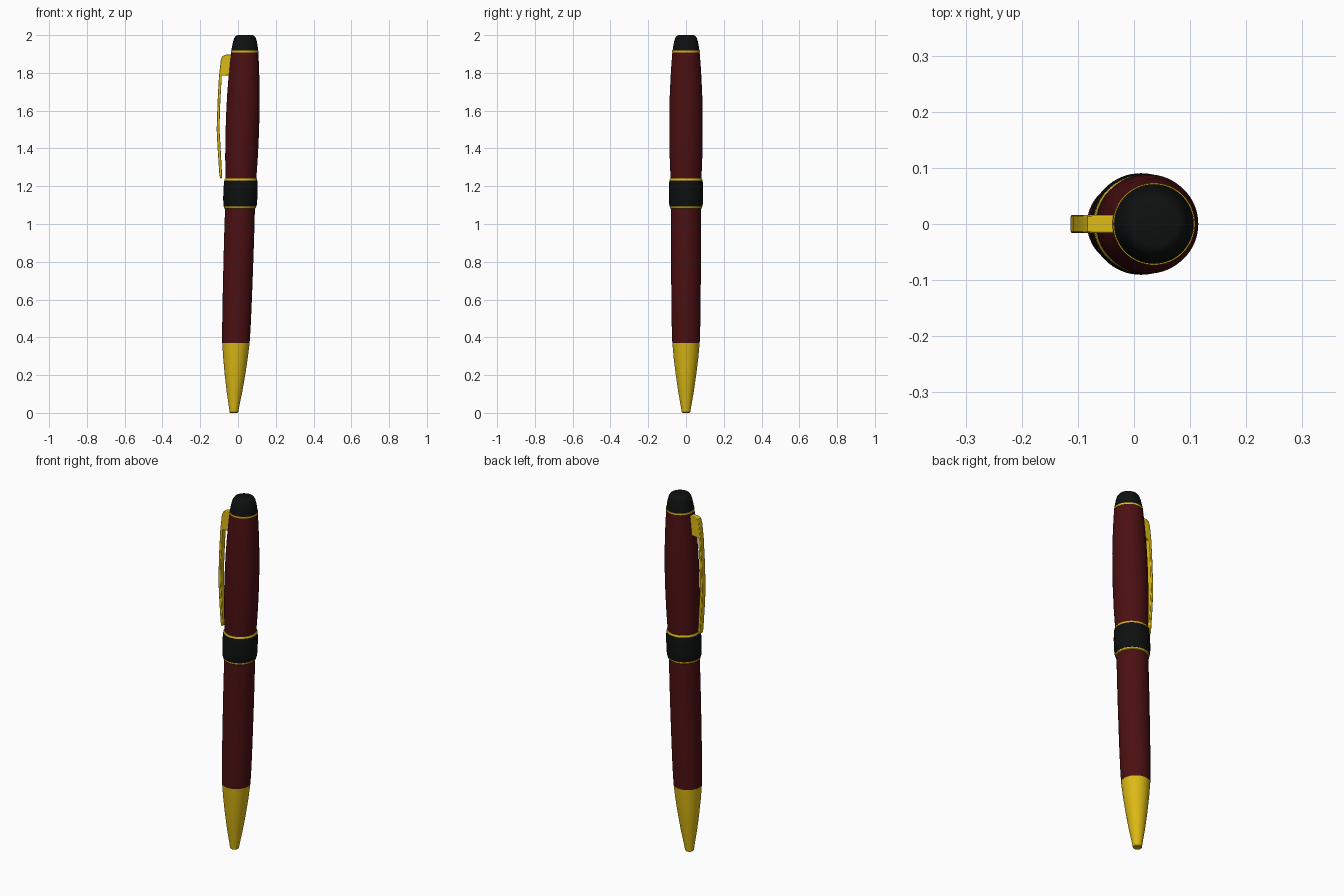
import bpy, bmesh, math

if "Cube" in bpy.data.objects:
    bpy.data.objects.remove(bpy.data.objects["Cube"])


def material(name, rgb):
    m = bpy.data.materials.new(name)
    m.diffuse_color = (*rgb, 1)
    m.use_nodes = True
    m.node_tree.nodes["Principled BSDF"].inputs["Base Color"].default_value = m.diffuse_color
    return m


RED = material("dark red lacquer", (0.072, 0.005, 0.006))
GOLD = material("gold", (0.72, 0.49, 0.007))
BLACK = material("black", (0.0045, 0.005, 0.005))


def axis_x(z):
    # The pen leans slightly towards +x as it rises
    return -0.022 + 0.030 * z


def finish(name, bm, mat, angle):
    bmesh.ops.recalc_face_normals(bm, faces=bm.faces)
    me = bpy.data.meshes.new(name)
    bm.to_mesh(me)
    bm.free()
    me.materials.append(mat)
    ob = bpy.data.objects.new(name, me)
    bpy.context.collection.objects.link(ob)
    bpy.ops.object.select_all(action='DESELECT')
    ob.select_set(True)
    bpy.context.view_layer.objects.active = ob
    bpy.ops.object.shade_smooth_by_angle(angle=math.radians(angle))
    return ob


def lathe(name, profile, mat, sides=64):
    # Capped turned part from (radius, z) pairs, following the leaning axis
    bm = bmesh.new()
    rings = []
    for r, z in profile:
        rings.append([bm.verts.new((axis_x(z) + r * math.cos(a), r * math.sin(a), z))
                      for a in (2 * math.pi * i / sides for i in range(sides))])
    for lo, hi in zip(rings, rings[1:]):
        for i in range(sides):
            j = (i + 1) % sides
            bm.faces.new((lo[i], lo[j], hi[j], hi[i]))
    bm.faces.new(rings[0])
    bm.faces.new(rings[-1])
    return finish(name, bm, mat, 35)


# Lower half
lathe("writing_tip", [(0.019, 0), (0.023, 0.004), (0.025, 0.02), (0.041, 0.11), (0.054, 0.20),
                      (0.065, 0.29), (0.0725, 0.37)], GOLD)
lathe("lower_barrel", [(0.0725, 0.37), (0.0755, 0.46), (0.0775, 0.60), (0.079, 0.80),
                       (0.0795, 0.95), (0.079, 1.09)], RED)

# Centre band with gold rings
lathe("lower_gold_ring", [(0.081, 1.081), (0.084, 1.084), (0.085, 1.093)], GOLD)
lathe("centre_band", [(0.086, 1.092), (0.089, 1.105), (0.0905, 1.14), (0.0905, 1.18),
                      (0.089, 1.22), (0.087, 1.230)], BLACK)
lathe("upper_gold_ring", [(0.087, 1.228), (0.0865, 1.236), (0.084, 1.240)], GOLD)

# Cap and top
lathe("upper_barrel", [(0.081, 1.235), (0.083, 1.27), (0.0865, 1.36), (0.0885, 1.47),
                       (0.0885, 1.57), (0.0865, 1.67), (0.082, 1.77), (0.077, 1.85),
                       (0.072, 1.912)], RED)
lathe("top_gold_ring", [(0.073, 1.909), (0.073, 1.918)], GOLD)
lathe("top_finial", [(0.071, 1.917), (0.068, 1.94), (0.063, 1.965), (0.057, 1.985),
                     (0.049, 1.996), (0.040, 2.0)], BLACK)

# Pocket clip: side outline extruded across y
outline = [(-0.02, 1.897), (-0.065, 1.896), (-0.083, 1.888), (-0.091, 1.868), (-0.101, 1.78),
           (-0.108, 1.65), (-0.113, 1.50), (-0.108, 1.40), (-0.099, 1.265), (-0.095, 1.243),
           (-0.087, 1.240), (-0.084, 1.25), (-0.092, 1.40), (-0.098, 1.50), (-0.095, 1.62),
           (-0.086, 1.785), (-0.02, 1.79)]
bm = bmesh.new()
face = bm.faces.new([bm.verts.new((x, -0.016, z)) for x, z in outline])
ext = bmesh.ops.extrude_face_region(bm, geom=[face])
for v in ext["geom"]:
    if isinstance(v, bmesh.types.BMVert):
        v.co.y = 0.016
clip = finish("pocket_clip", bm, GOLD, 35)
bevel = clip.modifiers.new("soft edges", 'BEVEL')
bevel.width = 0.003
bevel.segments = 2
bevel.limit_method = 'ANGLE'
bevel.angle_limit = math.radians(50)
